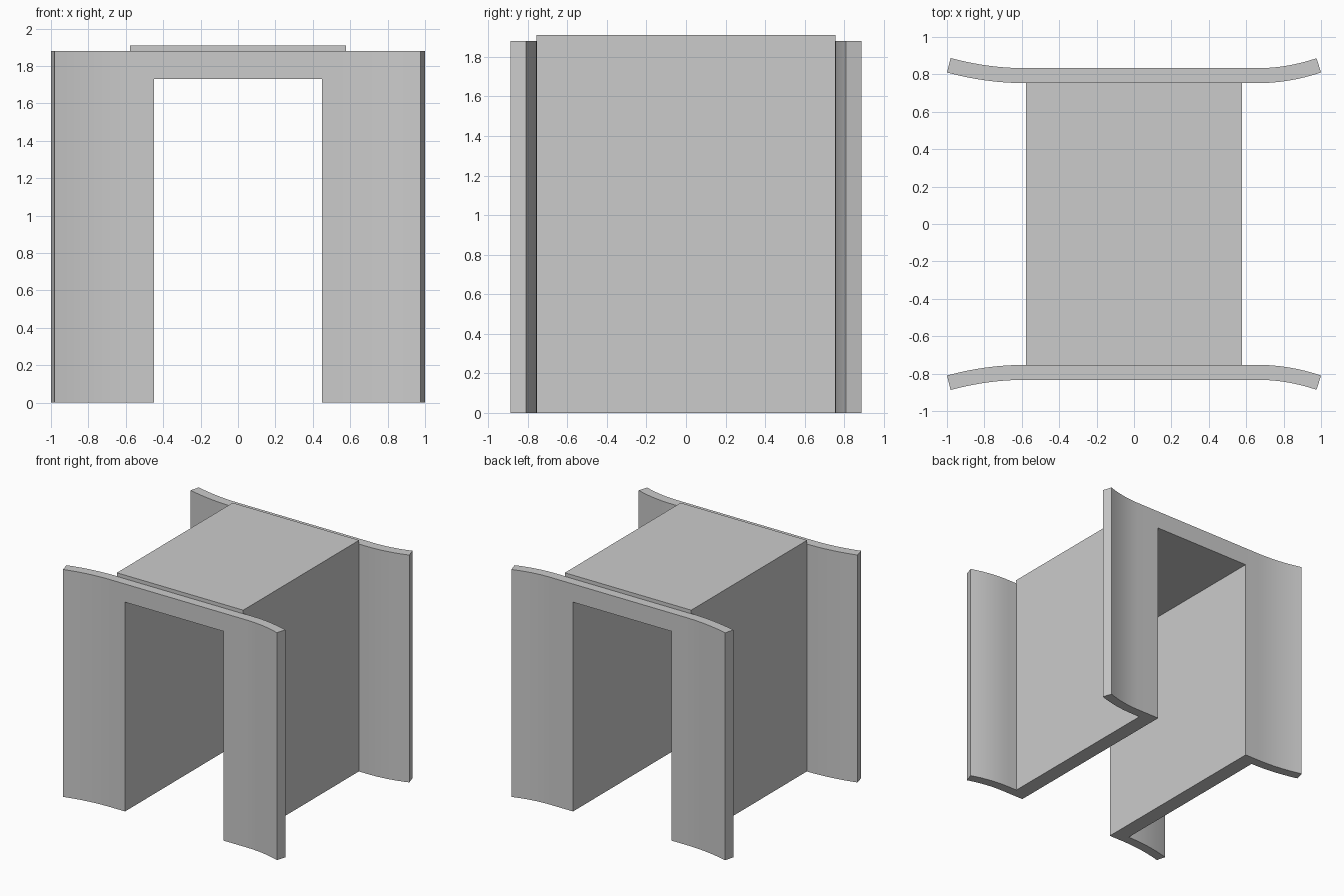
import bpy, bmesh

if "Cube" in bpy.data.objects:
    bpy.data.objects.remove(bpy.data.objects["Cube"])

OPEN_X, OPEN_Z = 0.45, 1.73      # passage half width and height
FLANGE_Z, THICK = 1.88, 0.08
INNER_Y, FLARE = 0.753, 0.057    # flange inner face and outward flare at its ends


def make_object(name, bm):
    mesh = bpy.data.meshes.new(name)
    bm.to_mesh(mesh)
    bm.free()
    obj = bpy.data.objects.new(name, mesh)
    bpy.context.collection.objects.link(obj)
    bpy.ops.object.select_all(action='DESELECT')
    obj.select_set(True)
    bpy.context.view_layer.objects.active = obj
    return obj


# Tunnel: upside-down U profile extruded along y
def tunnel():
    bm = bmesh.new()
    w, h, y = 0.578, 1.91, 0.757
    profile = [(-w, 0), (-OPEN_X, 0), (-OPEN_X, OPEN_Z), (OPEN_X, OPEN_Z),
               (OPEN_X, 0), (w, 0), (w, h), (-w, h)]
    face = bm.faces.new([bm.verts.new((x, -y, z)) for x, z in profile])
    ext = bmesh.ops.extrude_face_region(bm, geom=[face])
    verts = [v for v in ext['geom'] if isinstance(v, bmesh.types.BMVert)]
    bmesh.ops.translate(bm, verts=verts, vec=(0, 2 * y, 0))
    bmesh.ops.recalc_face_normals(bm, faces=bm.faces)
    make_object("tunnel", bm)


# Flange: end wall with flared sides and a doorway, thickened outward
def flange(name, side):
    steps = 8
    left, right = -0.58, 0.66    # where the flare begins
    cols = [(-1 + (1 + left) * i / steps, 1 - i / steps) for i in range(steps + 1)]
    cols += [(-OPEN_X, 0), (OPEN_X, 0)]
    cols += [(right + (1 - right) * i / steps, i / steps) for i in range(steps + 1)]
    bm = bmesh.new()
    grid = [[bm.verts.new((x, side * (INNER_Y + FLARE * t * t), z))
             for z in (0, OPEN_Z, FLANGE_Z)] for x, t in cols]
    for i, (a, b) in enumerate(zip(grid, grid[1:])):
        for row in range(2):
            if row == 0 and abs(cols[i][0] + cols[i + 1][0]) < 1e-6:
                continue         # doorway
            quad = [a[row], b[row], b[row + 1], a[row + 1]]
            bm.faces.new(quad if side < 0 else quad[::-1])
    loose = [v for v in bm.verts if not v.link_faces]
    bmesh.ops.delete(bm, geom=loose, context='VERTS')
    obj = make_object(name, bm)
    mod = obj.modifiers.new("thickness", 'SOLIDIFY')
    mod.thickness = THICK
    mod.offset = 1
    mod.use_even_offset = True
    bpy.ops.object.modifier_apply(modifier=mod.name)
    bpy.ops.object.shade_smooth_by_angle(angle=0.5)


tunnel()
flange("front_flange", -1)
flange("back_flange", 1)
